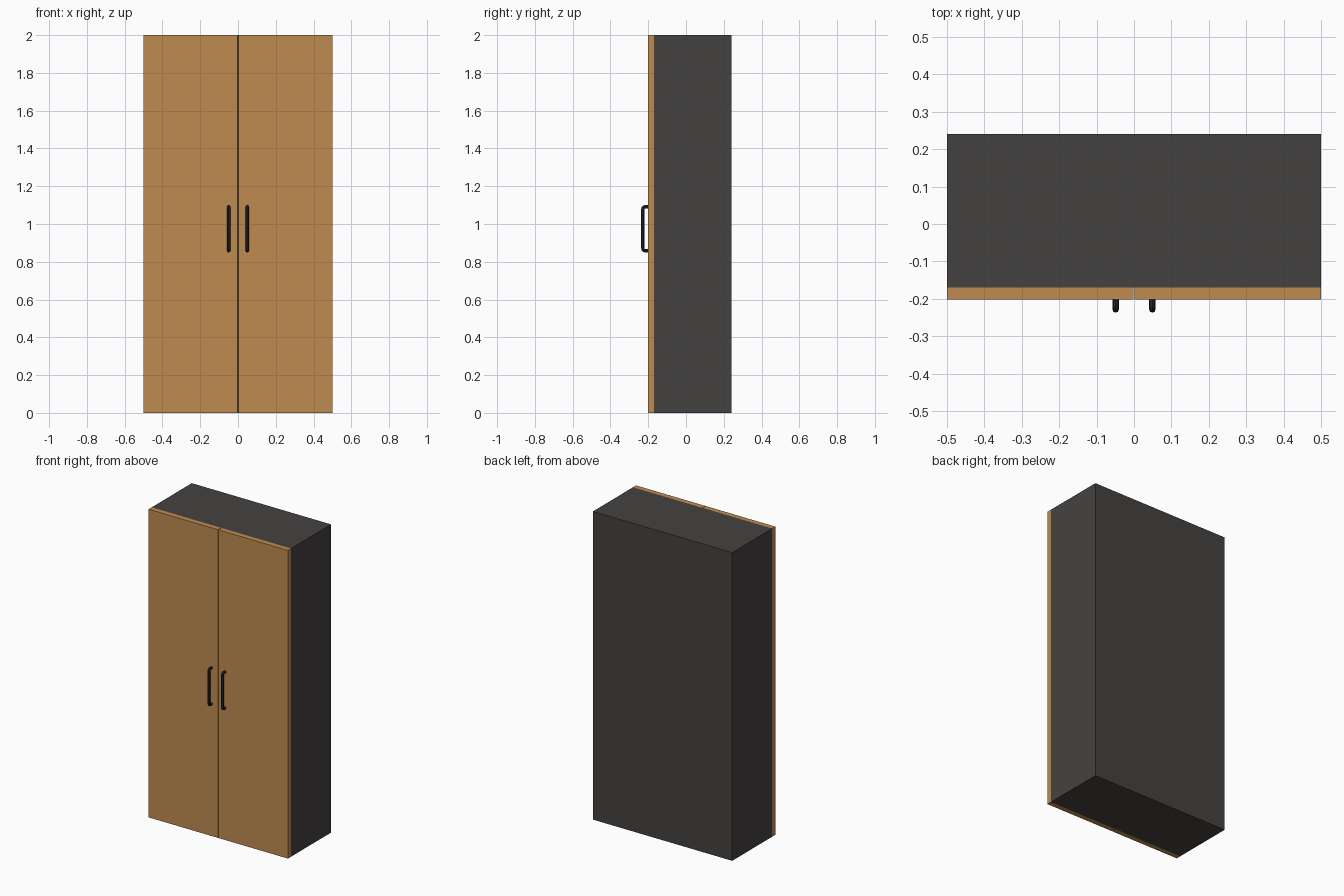
import bpy
import math

if "Cube" in bpy.data.objects:
    bpy.data.objects.remove(bpy.data.objects["Cube"])


def material(name, rgb):
    m = bpy.data.materials.new(name)
    m.diffuse_color = (*rgb, 1.0)
    m.use_nodes = True
    m.node_tree.nodes["Principled BSDF"].inputs["Base Color"].default_value = m.diffuse_color
    return m


wood = material("warm_wood", (0.52, 0.26, 0.08))
charcoal = material("charcoal", (0.06, 0.054, 0.053))
black = material("black_metal", (0.022, 0.022, 0.023))


def box(name, x0, x1, y0, y1, z0, z1, mat):
    bpy.ops.mesh.primitive_cube_add(
        size=1, location=((x0 + x1) / 2, (y0 + y1) / 2, (z0 + z1) / 2))
    ob = bpy.context.object
    ob.name = name
    ob.scale = (x1 - x0, y1 - y0, z1 - z0)
    bpy.ops.object.transform_apply(location=False, rotation=False, scale=True)
    ob.data.materials.append(mat)
    return ob


def handle(name, x):
    # Bent round bar: out from the door, up, and back in, with rounded corners
    r, bend = 0.0085, 0.012
    y_door, y_out = -0.198, -0.237 + r
    z0, z1 = 0.85 + r, 1.10 - r
    pts = [(x, y_door, z0)]
    for cz, start in ((z0 + bend, 270), (z1 - bend, 180)):
        for i in range(5):
            a = math.radians(start - 90 * i / 4)
            pts.append((x, y_out + bend + bend * math.cos(a), cz + bend * math.sin(a)))
    pts.append((x, y_door, z1))
    cu = bpy.data.curves.new(name, 'CURVE')
    cu.dimensions = '3D'
    cu.bevel_depth = r
    cu.bevel_resolution = 2
    cu.use_fill_caps = True
    sp = cu.splines.new('POLY')
    sp.points.add(len(pts) - 1)
    for p, co in zip(sp.points, pts):
        p.co = (*co, 1)
    ob = bpy.data.objects.new(name, cu)
    bpy.context.collection.objects.link(ob)
    bpy.ops.object.select_all(action='DESELECT')
    ob.select_set(True)
    bpy.context.view_layer.objects.active = ob
    bpy.ops.object.convert(target='MESH')
    ob = bpy.context.object
    ob.data.materials.clear()
    ob.data.materials.append(black)
    bpy.ops.object.shade_smooth_by_angle(angle=math.radians(40))


# Cabinet body
box("cabinet_body", -0.5, 0.5, -0.17, 0.24, 0, 2, charcoal)

# Two doors with a hairline gap, each with a handle
for side, s in (("left", -1), ("right", 1)):
    x0, x1 = sorted((s * 0.0015, s * 0.5))
    box(side + "_door", x0, x1, -0.202, -0.17, 0, 2, wood)
    handle(side + "_handle", s * 0.049)
